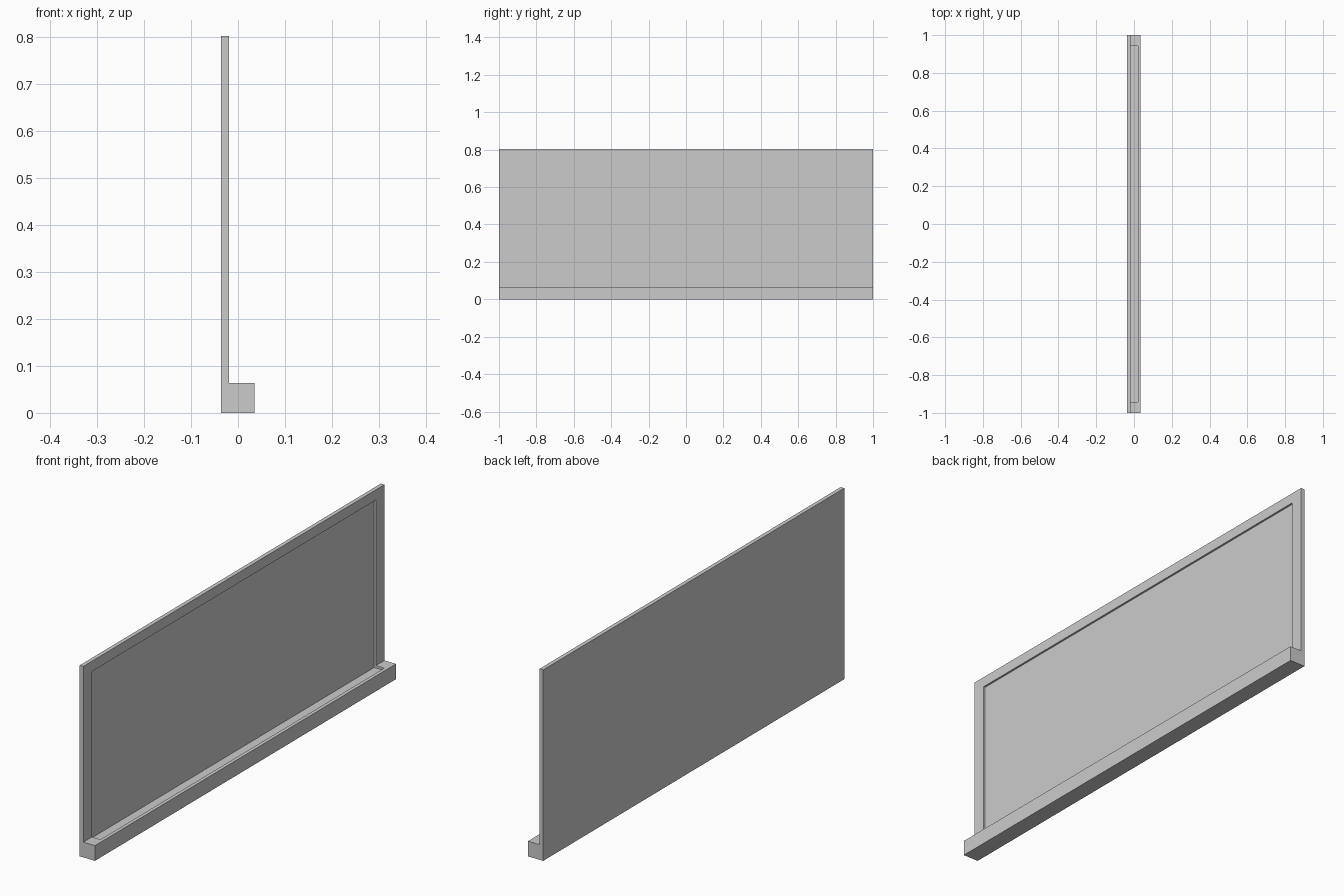
import bpy
import bmesh

if "Cube" in bpy.data.objects:
    bpy.data.objects.remove(bpy.data.objects["Cube"])


def extrude_profile(name, points, half_length):
    """Extrude an (x, z) profile along y, centred on y = 0."""
    bm = bmesh.new()
    face = bm.faces.new([bm.verts.new((x, -half_length, z)) for x, z in points])
    ext = bmesh.ops.extrude_face_region(bm, geom=[face])
    verts = [v for v in ext["geom"] if isinstance(v, bmesh.types.BMVert)]
    bmesh.ops.translate(bm, verts=verts, vec=(0, 2 * half_length, 0))
    bmesh.ops.recalc_face_normals(bm, faces=bm.faces)
    mesh = bpy.data.meshes.new(name)
    bm.to_mesh(mesh)
    bm.free()
    obj = bpy.data.objects.new(name, mesh)
    bpy.context.collection.objects.link(obj)
    return obj


BACK, FRONT = -0.036, 0.035       # depth of the tray
FRAME_FRONT = -0.019              # front face of the upright frame
TRAY_TOP, HEIGHT = 0.064, 0.803

# Upright board and ledge share one L-shaped section
board = extrude_profile("board_with_tray", [
    (BACK, 0), (FRONT, 0), (FRONT, TRAY_TOP),
    (FRAME_FRONT, TRAY_TOP), (FRAME_FRONT, HEIGHT), (BACK, HEIGHT)], 1.0)

# One box sinks both the writing panel and the shallow tray groove
cutter = extrude_profile("recess_cutter", [
    (-0.027, 0.054), (0.02, 0.054), (0.02, 0.76), (-0.027, 0.76)], 0.943)
cutter.hide_render = True
cutter.hide_viewport = False
cutter.display_type = 'WIRE'

mod = board.modifiers.new("recess", 'BOOLEAN')
mod.operation = 'DIFFERENCE'
mod.solver = 'EXACT'
mod.object = cutter

# Bake the cut and drop the helper
bpy.context.view_layer.objects.active = board
board.select_set(True)
bpy.ops.object.modifier_apply(modifier=mod.name)
bpy.data.objects.remove(cutter, do_unlink=True)
